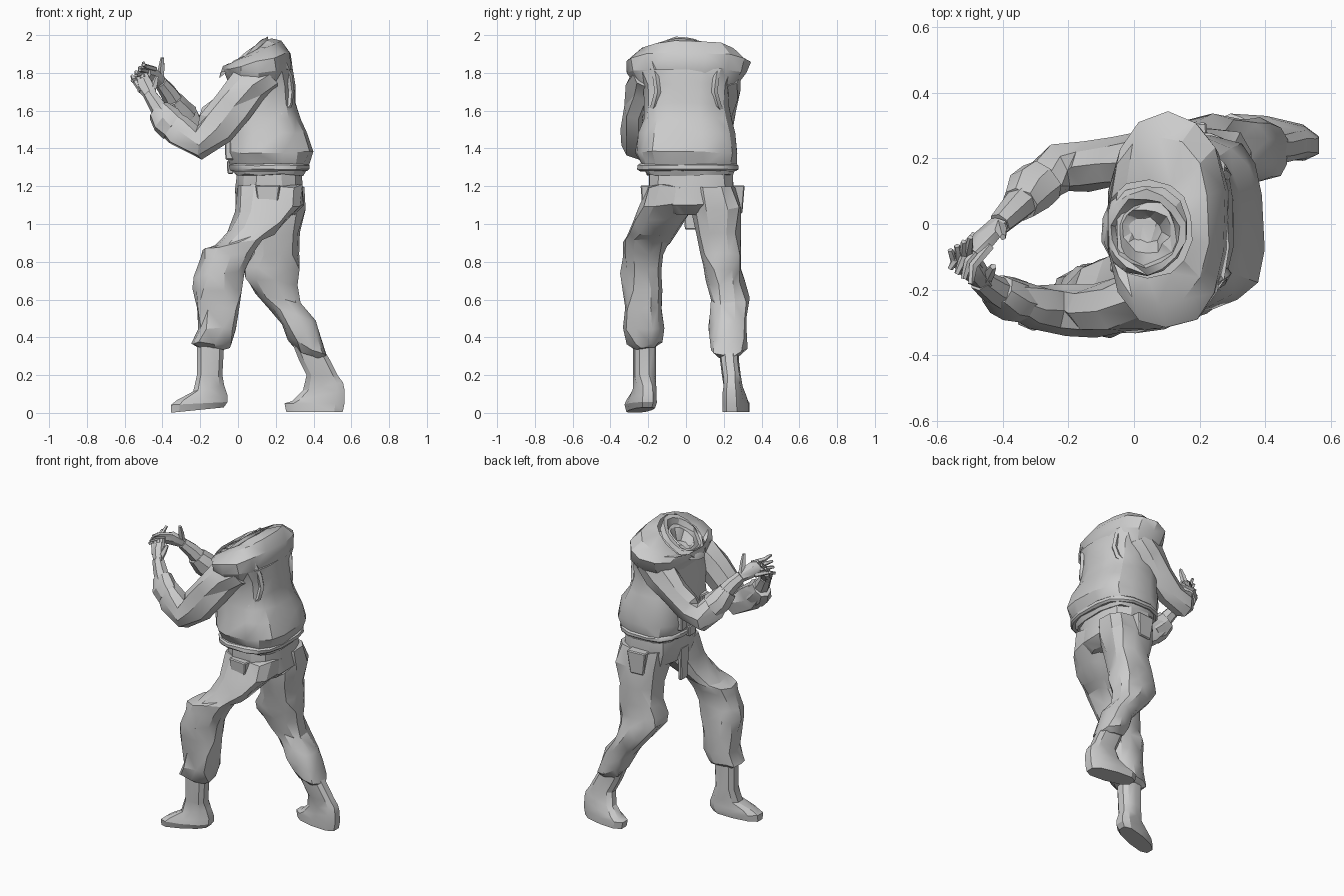
import bpy, bmesh, math, random
from mathutils import Vector

random.seed(4)
UNIT = 0.01  # all measures below are hundredths
old = bpy.data.objects.get("Cube")
if old:
    bpy.data.objects.remove(old, do_unlink=True)

grey = bpy.data.materials.new("plain grey")
grey.use_nodes = True
grey.diffuse_color = (0.6, 0.6, 0.6, 1)
grey.node_tree.nodes["Principled BSDF"].inputs["Base Color"].default_value = (0.6, 0.6, 0.6, 1)


def finish(name, bm, smooth=28):
    bmesh.ops.recalc_face_normals(bm, faces=bm.faces)
    mesh = bpy.data.meshes.new(name)
    bm.to_mesh(mesh)
    bm.free()
    mesh.materials.append(grey)
    obj = bpy.data.objects.new(name, mesh)
    bpy.context.collection.objects.link(obj)
    bpy.ops.object.select_all(action="DESELECT")
    obj.select_set(True)
    bpy.context.view_layer.objects.active = obj
    bpy.ops.object.shade_smooth_by_angle(angle=math.radians(smooth))
    return obj


def skin(name, rings, caps=(True, True), crumple=0.0):
    """Bridge equal rings of points into one surface of triangles and quads."""
    bm = bmesh.new()
    loops = []
    for ring in rings:
        loop = []
        for p in ring:
            noise = Vector([random.uniform(-crumple, crumple) for _ in range(3)])
            loop.append(bm.verts.new((Vector(p) + noise) * UNIT))
        loops.append(loop)
    count = len(loops[0])
    for a, b in zip(loops, loops[1:]):
        for i in range(count):
            j = (i + 1) % count
            bm.faces.new((a[i], a[j], b[j], b[i]))
    if caps[0]:
        bm.faces.new(loops[0])
    if caps[1]:
        bm.faces.new(loops[-1])
    bmesh.ops.triangulate(bm, faces=bm.faces[:])
    return finish(name, bm)


def level_ring(z, x0, x1, y0, y1, tilt=0.0, skew=0.0, sides=12, square=0.75):
    """Rounded box outline lying level, optionally tilted or skewed along x."""
    points = []
    for i in range(sides):
        a = math.tau * (i + 0.5) / sides
        c, s = math.cos(a), math.sin(a)
        dx = math.copysign(abs(c) ** square, c) * (x1 - x0) / 2
        dy = math.copysign(abs(s) ** square, s) * (y1 - y0) / 2
        points.append(((x0 + x1) / 2 + dx, (y0 + y1) / 2 + dy + skew * dx, z + tilt * dx))
    return points


def stack(name, levels, crumple=0.0, caps=(True, True), **shape):
    return skin(name, [level_ring(*lv, **shape) for lv in levels], caps, crumple)


def limb(name, path, sides=8, crumple=0.0, flat=1.0):
    """Tube through (x, y, z, radius) points, rings square to the path."""
    pts = [Vector(p[:3]) for p in path]
    rings = []
    for i, p in enumerate(pts):
        t = (pts[min(i + 1, len(pts) - 1)] - pts[max(i - 1, 0)]).normalized()
        u = t.cross(Vector((0, 1, 0.1))).normalized()
        v = t.cross(u)
        r = path[i][3]
        rings.append([p + u * r * math.cos(math.tau * k / sides)
                      + v * r * flat * math.sin(math.tau * k / sides) for k in range(sides)])
    return skin(name, rings, crumple=crumple)


def slab(name, center, size, turn=0.0, taper=0.8):
    """Pouch-like box, narrower at the bottom, turned about z."""
    bm = bmesh.new()
    bmesh.ops.create_cube(bm, size=1)
    c, s = math.cos(turn), math.sin(turn)
    for v in bm.verts:
        k = taper if v.co.z < 0 else 1
        x, y, z = v.co.x * size[0] * k, v.co.y * size[1] * k, v.co.z * size[2]
        v.co = (Vector((x * c - y * s, x * s + y * c, z)) + Vector(center)) * UNIT
    bmesh.ops.bevel(bm, geom=bm.edges[:], offset=0.006, segments=1, affect="EDGES")
    return finish(name, bm)


# Jacket body and shoulder yoke, leaning towards the open neck
stack("jacket", [
    (126, -2, 35, -21, 25), (131, -4, 37, -24, 27), (138, -6, 40, -27, 28),
    (148, -6, 37, -25, 26), (156, -6, 33, -23, 24), (164, -6, 31, -22, 22), (174, -5, 30, -23, 23),
    (182, -5, 29, -26, 27)], crumple=0.7, sides=16, square=0.7)
stack("shoulder_yoke", [
    (173, -5, 26, -26, 27), (180, -7, 29, -31, 32, 0.1), (186, -8, 28, -32, 34, 0.25),
    (190, -8, 23, -25, 27, 0.45), (189, -9, 18, -16, 13, 0.7)],
    crumple=0.5, caps=(True, False), sides=14, square=0.85)

# Raised collar folding into a hollow neck with a rumpled lining
stack("collar", [
    (187, -10, 17, -16, 12, 0.75), (190, -9, 16, -15, 10, 0.75), (190, -7, 14, -13, 8, 0.75),
    (187, -6, 13, -12, 7, 0.7), (188, -4, 11, -9, 5, 0.6), (183, -1, 8, -6, 2, 0.4)],
    crumple=0.7, caps=(False, True), sides=14, square=1)

# Waist band, pouches, and armhole trim lying against each side of the back
stack("waist_band", [
    (128, -4, 37, -25, 27), (129, -5, 38, -26, 28), (131, -5, 38, -26, 28), (132, -4, 37, -25, 27)],
    sides=16, crumple=0.3, square=0.7)
for side, tag in ((-1, "left"), (1, "right")):
    limb(tag + "_armhole_trim", [
        (24, side * 18, 186, 1.5), (27, side * 16, 178, 1.8), (28, side * 15, 170, 1.8),
        (27, side * 17, 163, 1.8), (22, side * 20, 158, 1.6)], 5)
    slab(tag + "_chest_pouch", (-4, side * 11, 142), (6, 8, 16), 0.1 * side)
slab("left_hip_pouch", (16, -20, 113), (13, 7, 15), -0.1, 0.7)
slab("right_hip_pouch", (16, 27, 113), (13, 7, 15), 0.1, 0.7)
slab("belt_buckle", (-4, 1, 130), (4, 8, 7))

# Trousers
stack("pelvis", [
    (105, 8, 30, -9, 14), (110, 1, 35, -19, 25), (118, -2, 35, -20, 26), (128, -1, 34, -20, 25)],
    crumple=0.5)
slab("front_flap", (0, 3, 108), (3, 9, 22))
stack("left_trouser_leg", [
    (34, -20, -5, -28, -16), (37, -25, -4, -31, -13), (45, -22, 0, -33, -12),
    (55, -22, 1, -32, -13), (65, -24, 2, -34, -13), (74, -23, 4, -34, -14, 0.15),
    (83, -20, 8, -34, -12, 0.1), (89, -19, 14, -34, -10, 0.15), (92, -12, 19, -32, -7, 0.2),
    (99, -5, 26, -29, -2, 0.2), (108, -1, 34, -26, 3, 0.1), (120, 0, 34, -21, 4)],
    crumple=1, sides=11)
stack("right_trouser_leg", [
    (31, 31, 44, 17, 29, -0.3), (35, 27, 47, 13, 32, -0.4), (43, 23, 45, 12, 32, -0.4),
    (52, 16, 42, 13, 32, -0.3), (61, 10, 33, 13, 33, -0.2), (70, 3, 31, 10, 31, -0.1),
    (76, 3, 32, 9, 30), (84, 7, 32, 8, 30), (95, 8, 33, 5, 29), (108, 4, 36, 2, 30),
    (120, 2, 35, 2, 27)], crumple=1, sides=11)

# Boots, toes turned outwards
stack("left_boot", [
    (1.5, -36, -7, -30, -18, 0.1, 0.25), (5, -36, -5, -31, -17, 0.05, 0.25),
    (8, -33, -5, -30, -17, 0.1, 0.25), (13, -24, -7, -28, -16, 0.2, 0.2),
    (20, -22, -8, -28, -16), (38, -22, -7, -28, -16)], sides=10)
stack("right_boot", [
    (0.5, 25, 56, 20, 33, 0, -0.15), (5, 24, 57, 20, 33, 0, -0.15),
    (9, 28, 57, 20, 32, 0.2, -0.15), (14, 34, 56, 20, 30, 0.2, -0.1),
    (20, 36, 53, 19, 29), (28, 32, 49, 18, 28), (38, 28, 43, 17, 28)], sides=10)

# Sleeves with rolled cuffs, bare forearms
limb("left_sleeve", [
    (16, -21, 180, 9), (6, -22, 173, 11.5), (-3, -25, 162, 11), (-12, -26, 151, 10.5),
    (-21, -26, 143, 9.5), (-31, -25, 149, 8.5), (-39, -22, 156, 6.5)], 8, 1, 0.8)
limb("left_cuff", [(-34, -24, 151, 8), (-38, -23, 155, 8.5), (-42, -20, 160, 6.5)], 8, 0.4, 0.8)
limb("left_forearm", [(-37, -23, 154, 5.5), (-43, -20, 163, 4.5), (-47, -17, 169, 3.6)], 7)
limb("right_sleeve", [
    (14, 22, 180, 9), (5, 20, 171, 11), (-5, 19, 161, 9.5), (-14, 18, 153, 9.5),
    (-23, 17, 149, 9), (-29, 12, 156, 8), (-34, 8, 164, 6)], 8, 0.8, 0.8)
limb("right_cuff", [(-28, 13, 156, 8), (-32, 10, 160, 8), (-35, 6, 166, 6)], 8, 0.4, 0.9)
limb("right_forearm", [(-32, 9, 162, 5.5), (-37, 4, 170, 4.5), (-41, 0, 175, 3.6)], 7)


# Hands brought together: palm, four fingers and a thumb
def hand(tag, wrist, palm, tips, spread, thumb):
    wrist, palm, tips, spread = map(Vector, (wrist, palm, tips, spread))
    limb(tag + "_palm", [(*wrist, 3.6), (*palm, 4.8), (*palm.lerp(tips, 0.35), 4)], 7, 0.3, 0.7)
    for k in range(4):
        off = spread * (k - 1.5)
        start = palm + off * 0.9
        middle = start.lerp(tips + off, 0.55) + Vector((-1.5, 0, 0.8))
        limb("%s_finger_%d" % (tag, k + 1), [
            (*start, 1.5), (*middle, 1.4), (*(tips + off * 1.3), 0.9)], 5)
    limb(tag + "_thumb", [(*wrist, 2), (*wrist.lerp(Vector(thumb), 0.6), 1.8), (*thumb, 1)], 5)


hand("left_hand", (-46, -18, 168), (-49, -14, 173), (-53, -6, 182), (-1.6, -1, -1.8), (-43, -13, 178))
hand("right_hand", (-41, 0, 175), (-46, -5, 179), (-53, -16, 180), (-1.6, 1.2, -2.2), (-40, -4, 188))
